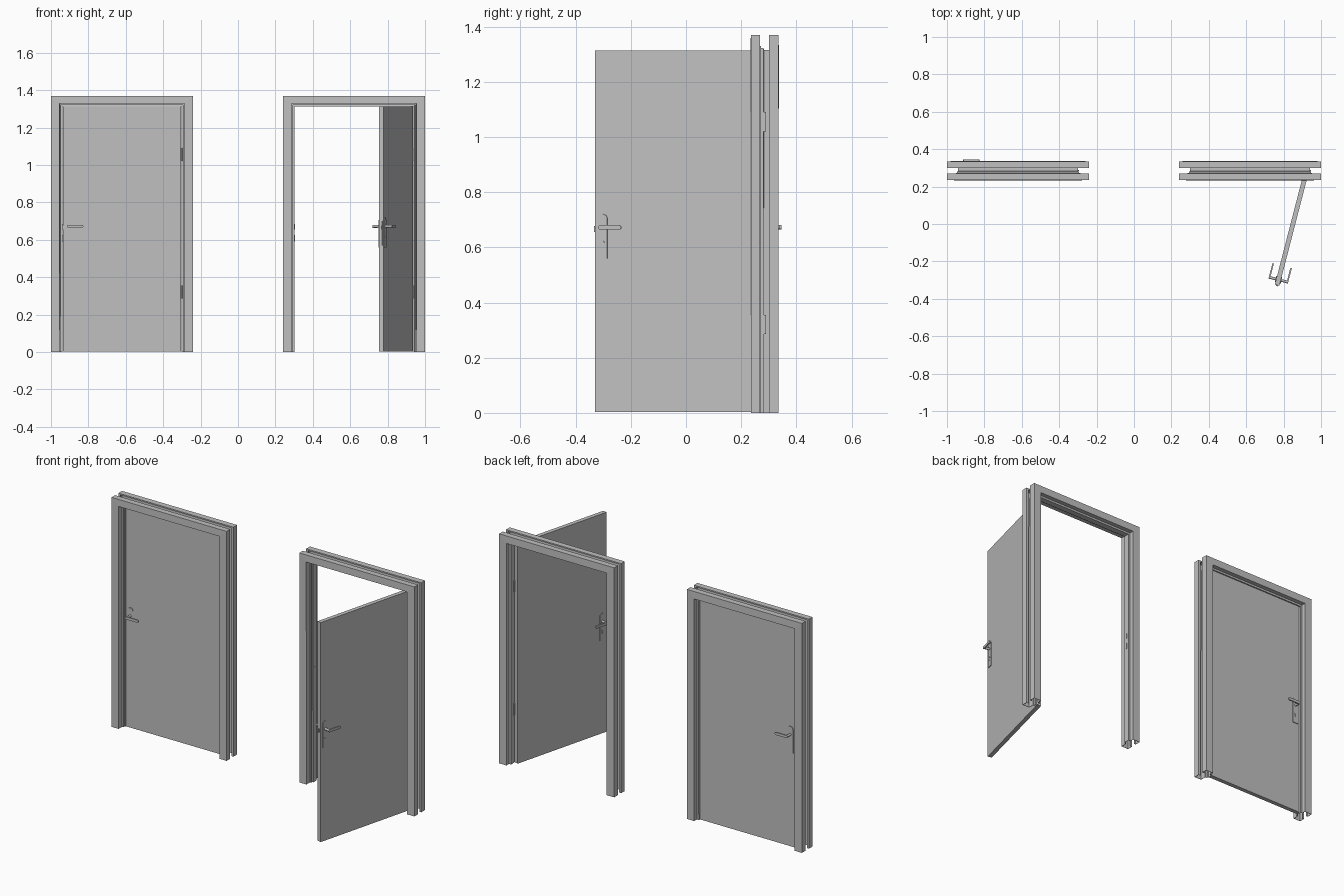
import bpy, bmesh
from math import radians, pi, cos, sin
from mathutils import Matrix, Vector

cube = bpy.data.objects.get("Cube")
if cube:
    bpy.data.objects.remove(cube, do_unlink=True)

HALF, HEIGHT = 0.379, 1.37      # half width and height of a frame
DOOR_W, DOOR_H, DOOR_T = 0.63, 1.313, 0.025
HINGE_Y = 0.28

grey = bpy.data.materials.new("light_grey")
grey.use_nodes = True
colour = (0.53, 0.53, 0.53, 1)
grey.diffuse_color = colour
grey.node_tree.nodes["Principled BSDF"].inputs["Base Color"].default_value = colour


def finish(name, bm, matrix, smooth=False):
    me = bpy.data.meshes.new(name)
    bm.to_mesh(me)
    bm.free()
    me.materials.append(grey)
    ob = bpy.data.objects.new(name, me)
    bpy.context.collection.objects.link(ob)
    ob.matrix_world = matrix
    if smooth:
        bpy.ops.object.select_all(action='DESELECT')
        ob.select_set(True)
        bpy.context.view_layer.objects.active = ob
        bpy.ops.object.shade_smooth_by_angle(angle=radians(35))
    return ob


def box(name, lo, hi, matrix):
    bm = bmesh.new()
    bmesh.ops.create_cube(bm, size=1)
    lo, hi = Vector(lo), Vector(hi)
    for v in bm.verts:
        v.co = Vector([(lo[i] + hi[i]) / 2 + v.co[i] * (hi[i] - lo[i]) for i in range(3)])
    return finish(name, bm, matrix)


def rod(name, start, end, radius, matrix):
    start, end = Vector(start), Vector(end)
    axis = end - start
    bm = bmesh.new()
    turn = Matrix.Translation((start + end) / 2) @ axis.to_track_quat('Z', 'Y').to_matrix().to_4x4()
    bmesh.ops.create_cone(bm, cap_ends=True, segments=16, radius1=radius, radius2=radius,
                          depth=axis.length, matrix=turn)
    return finish(name, bm, matrix, True)


def prism(name, outline, y0, y1, matrix):
    """Extrude an outline given in x and z from y0 to y1."""
    bm = bmesh.new()
    face = bm.faces.new([bm.verts.new((x, y0, z)) for x, z in outline])
    new = bmesh.ops.extrude_face_region(bm, geom=[face])["geom"]
    for v in new:
        if isinstance(v, bmesh.types.BMVert):
            v.co.y = y1
    bmesh.ops.recalc_face_normals(bm, faces=bm.faces)
    return finish(name, bm, matrix, True)


def arc(cx, cz, r, a0, a1, n=10):
    return [(cx + r * cos(a0 + (a1 - a0) * i / n), cz + r * sin(a0 + (a1 - a0) * i / n))
            for i in range(n + 1)]


def frame(prefix, cx):
    """Folded sheet frame, mitred at the two top corners."""
    profile = [(0.012, 0.268), (0, 0.268), (0, 0.236), (0.045, 0.236), (0.045, 0.27),
               (0.053, 0.27), (0.053, 0.28), (0.06, 0.28), (0.06, 0.31), (0.047, 0.31),
               (0.047, 0.334), (0, 0.334), (0, 0.301), (0.012, 0.301)]
    bm = bmesh.new()
    rows = []
    for u, y in profile:
        top = HEIGHT - 0.001 - max(u - 0.005, 0)
        path = [(u - HALF, 0), (u - HALF, top), (HALF - u, top), (HALF - u, 0)]
        rows.append([bm.verts.new((x, y, z)) for x, z in path])
    for a, b in zip(rows, rows[1:]):
        for i in range(3):
            bm.faces.new((a[i], a[i + 1], b[i + 1], b[i]))
    place = Matrix.Translation((cx, 0, 0))
    ob = finish(prefix + "_frame", bm, place)
    sheet = ob.modifiers.new("sheet", 'SOLIDIFY')
    sheet.thickness = 0.002
    sheet.offset = 0
    sheet.use_even_offset = True
    # strike openings on the latch jamb
    for part, z0, z1 in (("latch_strike", 0.655, 0.685), ("bolt_strike", 0.59, 0.625)):
        box(f"{prefix}_{part}", (-HALF + 0.06, 0.289, z0), (-HALF + 0.0625, 0.299, z1), place)
    # hinge pockets behind the hinge jamb
    for part, z in (("upper", 1.055), ("lower", 0.32)):
        box(f"{prefix}_{part}_hinge_pocket", (HALF - 0.06, 0.283, z - 0.035),
            (HALF - 0.052, 0.29, z + 0.035), place)


def door(prefix, cx, angle):
    """Leaf and fittings, modelled from the hinge line towards -x."""
    m = Matrix.Translation((cx + DOOR_W / 2, HINGE_Y, 0)) @ Matrix.Rotation(radians(angle), 4, 'Z')
    box(prefix + "_door_leaf", (-DOOR_W, 0, 0.003), (0, DOOR_T, DOOR_H), m)
    box(prefix + "_lock_faceplate", (-DOOR_W - 0.001, 0.006, 0.57),
        (-DOOR_W + 0.002, 0.019, 0.70), m)
    box(prefix + "_latch", (-DOOR_W - 0.006, 0.008, 0.655), (-DOOR_W, 0.017, 0.677), m)
    for part, z in (("upper", 1.055), ("lower", 0.32)):
        rod(f"{prefix}_{part}_hinge", (0.003, -0.003, z - 0.035), (0.003, -0.003, z + 0.035), 0.005, m)

    px, lz, r = -DOOR_W + 0.03, 0.672, 0.017
    plate = [(px - r, 0.56), (px + r, 0.56)] + arc(px, 0.703, r, 0, pi)
    lever = arc(px, lz, 0.008, pi / 2, 3 * pi / 2) + arc(px + 0.07, lz, 0.008, -pi / 2, pi / 2)
    for side, y, s in (("front", 0, -1), ("back", DOOR_T, 1)):
        name = f"{prefix}_{side}"
        prism(name + "_handle_plate", plate, y, y + s * 0.004, m)
        rod(name + "_handle_neck", (px, y, lz), (px, y + s * 0.036, lz), 0.007, m)
        prism(name + "_handle_lever", lever, y + s * 0.033, y + s * 0.041, m)
        rod(name + "_lock_cylinder", (px, y, 0.618), (px, y + s * 0.006, 0.618), 0.006, m)
        box(name + "_lock_body", (px - 0.003, min(y, y + s * 0.006), 0.6),
            (px + 0.003, max(y, y + s * 0.006), 0.615), m)


for prefix, cx, angle in (("closed", -0.62, 0), ("open", 0.62, 75.5)):
    frame(prefix, cx)
    door(prefix, cx, angle)
